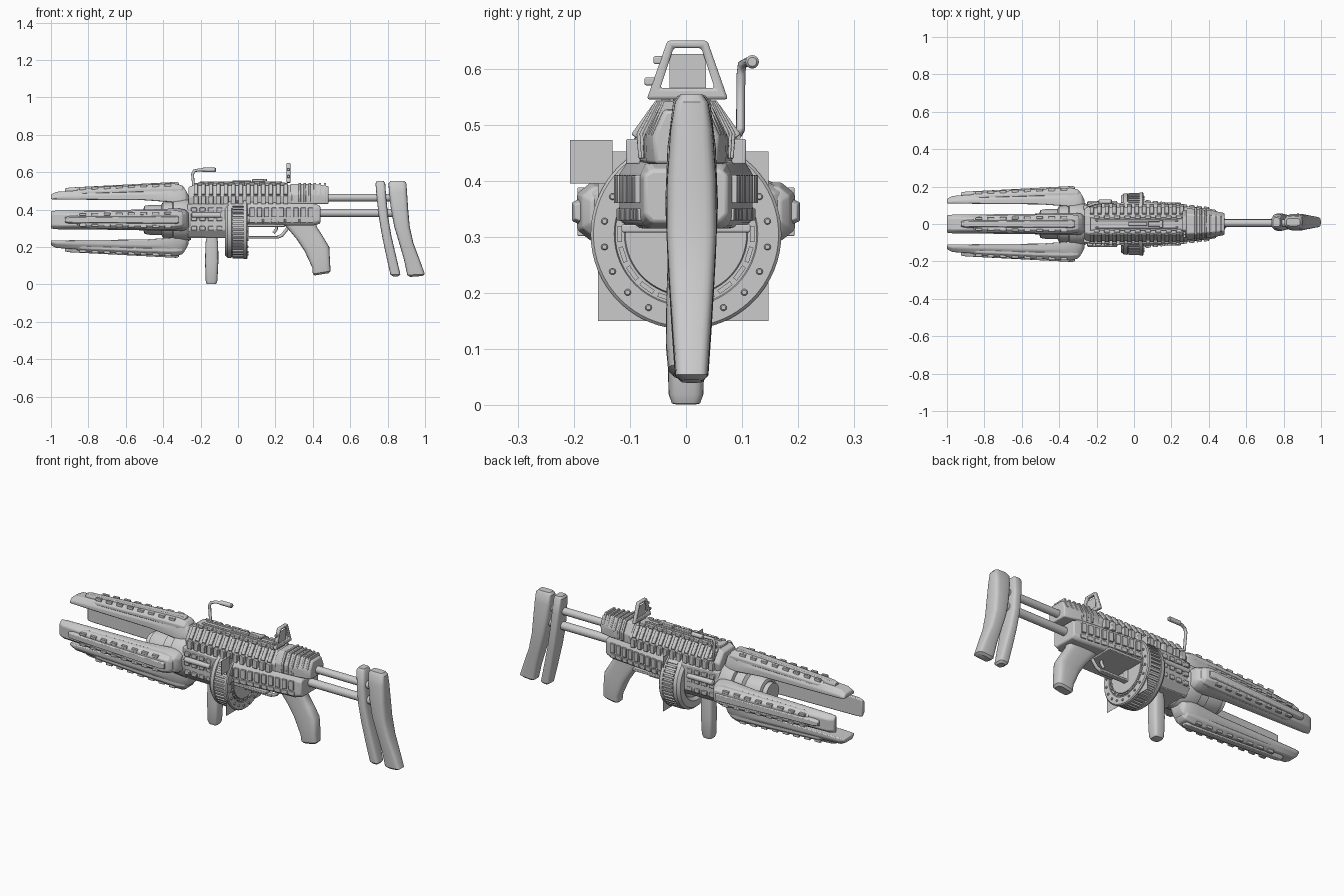
import bpy, bmesh
from math import pi, sin, cos, atan2, copysign
from mathutils import Matrix, Vector

def finish(name, bm, bevel=0, angle=35):
    bmesh.ops.recalc_face_normals(bm, faces=bm.faces)
    me = bpy.data.meshes.new(name)
    bm.to_mesh(me)
    bm.free()
    ob = bpy.data.objects.new(name, me)
    bpy.context.collection.objects.link(ob)
    if bevel:
        m = ob.modifiers.new("bevel", 'BEVEL')
        m.width, m.segments, m.limit_method = bevel, 2, 'ANGLE'
    bpy.ops.object.select_all(action='DESELECT')
    ob.select_set(True)
    bpy.context.view_layer.objects.active = ob
    bpy.ops.object.shade_smooth_by_angle(angle=angle * pi / 180)
    return ob

def loft(name, rings, bevel=0):
    bm = bmesh.new()
    vs = [[bm.verts.new(p) for p in r] for r in rings]
    n = len(vs[0])
    for a, b in zip(vs, vs[1:]):
        for i in range(n):
            bm.faces.new((a[i], a[(i + 1) % n], b[(i + 1) % n], b[i]))
    bm.faces.new(vs[0])
    bm.faces.new(vs[-1])
    return finish(name, bm, bevel)

def boxes(name, items, bevel=0.003):
    # items: (centre, size, optional rotation about x, optional rotation about z)
    bm = bmesh.new()
    for c, s, *r in items:
        rx, rz = (list(r) + [0, 0])[:2]
        m = (Matrix.Translation(c) @ Matrix.Rotation(rz, 4, 'Z') @ Matrix.Rotation(rx, 4, 'X')
             @ Matrix.Diagonal((*s, 1)))
        bmesh.ops.create_cube(bm, size=1, matrix=m)
    return finish(name, bm, bevel)

def lathe(name, prof, y, z, n=40):
    # profile of (x, radius) spun about an axis along x
    return loft(name, [[(x, y + r * cos(2 * pi * i / n), z + r * sin(2 * pi * i / n))
                        for i in range(n)] for x, r in prof])

def upright(name, stations, cy=0.0, power=0.55, n=24):
    # stations: (left x, right x, half depth, z left, z right) with rounded sections
    rings = []
    for xl, xr, hy, zl, zr in stations:
        ring = []
        for i in range(n):
            c, s = cos(2 * pi * i / n), sin(2 * pi * i / n)
            u = copysign(abs(c) ** power, c)
            v = copysign(abs(s) ** power, s)
            ring.append(((xl + xr) / 2 + u * (xr - xl) / 2, cy + v * hy, (zl + zr) / 2 + u * (zr - zl) / 2))
        rings.append(ring)
    return loft(name, rings)

def pipe(name, pts, r):
    cu = bpy.data.curves.new(name, 'CURVE')
    cu.dimensions, cu.bevel_depth, cu.bevel_resolution, cu.use_fill_caps = '3D', r, 3, True
    sp = cu.splines.new('POLY')
    sp.points.add(len(pts) - 1)
    for p, q in zip(sp.points, pts):
        p.co = (*q, 1)
    ob = bpy.data.objects.new(name, cu)
    bpy.context.collection.objects.link(ob)

def mirrored(half):
    return half + [(-y, z) for y, z in reversed(half)]

def body(name, stations, bevel=0.006):
    # stations: (x, half profile of (y, z))
    return loft(name, [[(x, y, z) for y, z in mirrored(h)] for x, h in stations], bevel)

# four barrel claws around the bore
BORE = 0.345
def claw_layer(name, st, bevel):
    return body(name, [(x, [(w, ri), (w, ri + .45 * (ro - ri)), (w * .62, ro)]) for x, ri, ro, w in st], bevel)
parts = [
    claw_layer("claw_body", [(-1, .11, .135, .046), (-.97, .11, .15, .05), (-.85, .108, .158, .051),
        (-.5, .105, .178, .055), (-.36, .095, .188, .06), (-.31, .085, .18, .06),
        (-.28, .085, .16, .054), (-.265, .085, .13, .04)], .005),
    claw_layer("claw_plate", [(-.86, .14, .163, .036), (-.83, .14, .169, .044), (-.5, .15, .187, .05),
        (-.34, .15, .194, .052), (-.3, .15, .185, .045), (-.285, .15, .17, .03)], .003),
    claw_layer("claw_bar", [(-.925, .15, .168, .014), (-.9, .15, .173, .02), (-.33, .16, .203, .027),
        (-.315, .16, .198, .02)], .002)]
notch = []
for i in range(8):
    x = -.83 + i * .065
    t = (x + .9) / .57
    notch += [((x, s * (.028 + .009 * t), .165 + .022 * t), (.035, .014, .016), 0, 0) for s in (-1, 1)]
parts.append(boxes("claw_teeth", notch, .002))
for p in parts:
    p.location.z = BORE
    for k in (1, 2, 3):
        c = p.copy()
        c.rotation_euler.x = k * pi / 2
        bpy.context.collection.objects.link(c)

# barrel and hub
lathe("barrel", [(-.46, .04), (-.5, .045), (-.505, .06), (-.5, .075), (-.47, .08), (-.41, .08),
                 (-.4, .098), (-.3, .1), (-.25, .1)], 0, BORE)
lathe("hub_collar", [(-.35, .1), (-.345, .115), (-.28, .12), (-.25, .105)], 0, BORE)
lathe("muzzle_ring", [(-.53, .042), (-.53, .056), (-.46, .056)], 0, BORE)

# lower receiver
body("front_receiver", [(-.27, [(.07, .25), (.1, .29), (.1, .43)]), (-.05, [(.08, .25), (.115, .29), (.115, .43)])])
body("rear_receiver", [(-.06, [(.1, .31), (.12, .33), (.122, .41), (.1, .44)]),
                       (.06, [(.1, .315), (.118, .33), (.12, .41), (.1, .44)]),
                       (.4, [(.07, .315), (.082, .33), (.082, .41), (.07, .435)]),
                       (.44, [(.06, .325), (.075, .34), (.075, .41), (.06, .42)])])
lower = []
for i in range(9):
    x = .075 + i * .039
    w = .12 - (x - .06) * .112
    for s in (-1, 1):
        lower += [((x, s * w, .385), (.026, .018, .05), 0, -s * .11), ((x, s * (w - .002), .34), (.032, .012, .022), 0, -s * .11)]
boxes("receiver_ribs", lower, .002)
boxes("receiver_flange", [((.15, 0, .315), (.2, .23, .014)), ((-.16, 0, .258), (.2, .15, .02))])
boxes("front_side_details", [((x, s * .106, z), (.03, .02, .022)) for x in (-.235, -.19, -.145, -.1)
                             for z in (.3, .35, .4) for s in (-1, 1)])
for s in (-1, 1):
    lathe("side_tube", [(-.25, .008), (-.245, .014), (-.09, .014)], s * .11, .37, 16)

# upper receiver with ribs and rail
body("upper_receiver", [(-.265, [(.075, .425), (.085, .465), (.045, .52)]), (-.24, [(.085, .425), (.094, .475), (.052, .53)]),
                        (.29, [(.08, .425), (.088, .475), (.05, .53)])])
ang = atan2(.06, -.043)
ribs = []
for i in range(13):
    x = -.225 + i * .04
    for s in (-1, 1):
        ribs += [((x, s * .094, .452), (.026, .026, .045)),
                 ((x, s * .073, .507), (.022, .068, .012), ang if s > 0 else -ang)]
boxes("upper_ribs", ribs)
boxes("top_rail", [((.015, 0, .532), (.5, .07, .022)), ((.015, .018, .544), (.44, .01, .012)), ((.015, -.018, .544), (.44, .01, .012))]
      + [((-.2 + i * .055, s * .036, .537), (.03, .018, .016)) for i in range(9) for s in (-1, 1)])
boxes("top_latch", [((.02, 0, .548), (.1, .02, .016)), ((.11, 0, .553), (.07, .026, .02)), ((.145, 0, .558), (.02, .04, .012))])
body("rear_upper", [(.28, [(.082, .43), (.085, .48), (.052, .538)]), (.42, [(.07, .43), (.072, .48), (.045, .535)]),
                    (.485, [(.055, .43), (.058, .48), (.038, .525)])])
for i in range(6):
    x, k = .33 + i * .027, 1 - i * .06
    body("rear_rib", [(x + d, [(.085 * k, .44), (.088 * k, .485), (.055 * k, .543)]) for d in (-.006, .006)], .002)

# rear sight frame
bm = bmesh.new()
outer = [(-.07, .545), (.075, .545), (.038, .65), (-.033, .65)]
inner = [(-.046, .565), (.051, .565), (.027, .637), (-.022, .637)]
grid = [[bm.verts.new((x, y, z)) for y, z in lp] for x in (.26, .28) for lp in (outer, inner)]
for i in range(4):
    j = (i + 1) % 4
    for a, b in ((0, 1), (1, 3), (3, 2), (2, 0)):
        bm.faces.new((grid[a][i], grid[a][j], grid[b][j], grid[b][i]))
finish("rear_sight_frame", bm, .005)
boxes("sight_knobs", [((.27, -.048, .615), (.014, .02, .014)), ((.27, -.064, .577), (.014, .02, .014)),
                      ((.27, 0, .553), (.02, .03, .02))])

# crank handle
pipe("crank_arm", [(-.2, .09, .48), (-.235, .097, .49), (-.243, .098, .59), (-.235, .1, .607), (-.21, .11, .612), (-.12, .118, .612)], .008)
lathe("crank_grip", [(-.19, .008), (-.188, .012), (-.122, .012), (-.117, .008)], .118, .612, 16)

# drum magazine
DZ, R = .305, .17
lathe("drum", [(-.055, .1), (-.07, .115), (-.07, .15), (-.055, .163), (-.035, .165), (-.033, .158), (.03, .158), (.03, .168), (.045, .17),
               (.05, .165), (.05, .128), (.045, .126), (.045, .11), (.05, .108)], 0, DZ, 64)
teeth = []
for i in range(48):
    a = 2 * pi * i / 48
    teeth.append(((0, cos(a) * .159, DZ + sin(a) * .159), (.06, .016, .011), a))
boxes("drum_teeth", teeth, 0)
for i in range(20):
    a = 2 * pi * (i + .5) / 20
    lathe("drum_stud", [(.045, .006), (.054, .006), (.056, .004)], cos(a) * .147, DZ + sin(a) * .147, 10)
boxes("drum_face_segments", [((.047, cos(a) * .118, DZ + sin(a) * .118), (.01, .008, .028), a)
                             for a in (2 * pi * i / 20 for i in range(20))], 0)

# thin flat panels
boxes("drum_panel", [((.038, -.005, .301), (.001, .304, .302))], 0)
boxes("side_panel", [((.042, -.169, .434), (.001, .076, .078))], 0)
boxes("sight_panel", [((.27, .003, .595), (.001, .065, .062))], 0)

# grips and trigger
upright("foregrip", [(-.155, -.125, .015, .001, .001), (-.167, -.117, .025, .003, .003), (-.173, -.11, .031, .02, .02),
                     (-.176, -.105, .034, .12, .12), (-.174, -.106, .033, .22, .22), (-.165, -.115, .03, .27, .27)])
upright("pistol_grip", [(.41, .485, .022, .048, .06), (.4, .495, .032, .056, .072), (.397, .492, .036, .09, .12),
                        (.355, .488, .035, .18, .2), (.315, .455, .033, .24, .255), (.265, .42, .032, .3, .31),
                        (.235, .42, .032, .33, .33)])
boxes("trigger_guard", [((.05, 0, .285), (.014, .03, .07)), ((.13, 0, .252), (.17, .03, .012))])
pipe("guard_bow", [(.21, 0, .252), (.235, 0, .262), (.265, 0, .3)], .009)
pipe("trigger", [(.205, 0, .32), (.205, 0, .295), (.19, 0, .275)], .008)

# stock rods and butt plates
lathe("upper_stock_rod", [(.44, .02), (.82, .02)], .005, .464, 24)
lathe("lower_stock_rod", [(.4, .022), (.83, .022)], .005, .382, 24)
upright("front_butt_plate", [(.83, .86, .02, .042, .044), (.815, .868, .03, .052, .054), (.795, .848, .036, .14, .14),
                             (.77, .82, .043, .26, .26), (.753, .803, .047, .36, .36), (.742, .793, .043, .46, .46),
                             (.735, .787, .033, .54, .54), (.742, .78, .024, .552, .552)], .01, .5)
upright("rear_butt_plate", [(.92, .985, .018, .04, .045), (.905, .999, .029, .05, .055), (.888, .972, .034, .13, .13),
                            (.862, .938, .04, .22, .22), (.835, .918, .045, .31, .31), (.818, .91, .044, .4, .4),
                            (.807, .904, .038, .49, .49), (.805, .9, .03, .54, .54), (.815, .888, .02, .554, .554)], .01, .5)
